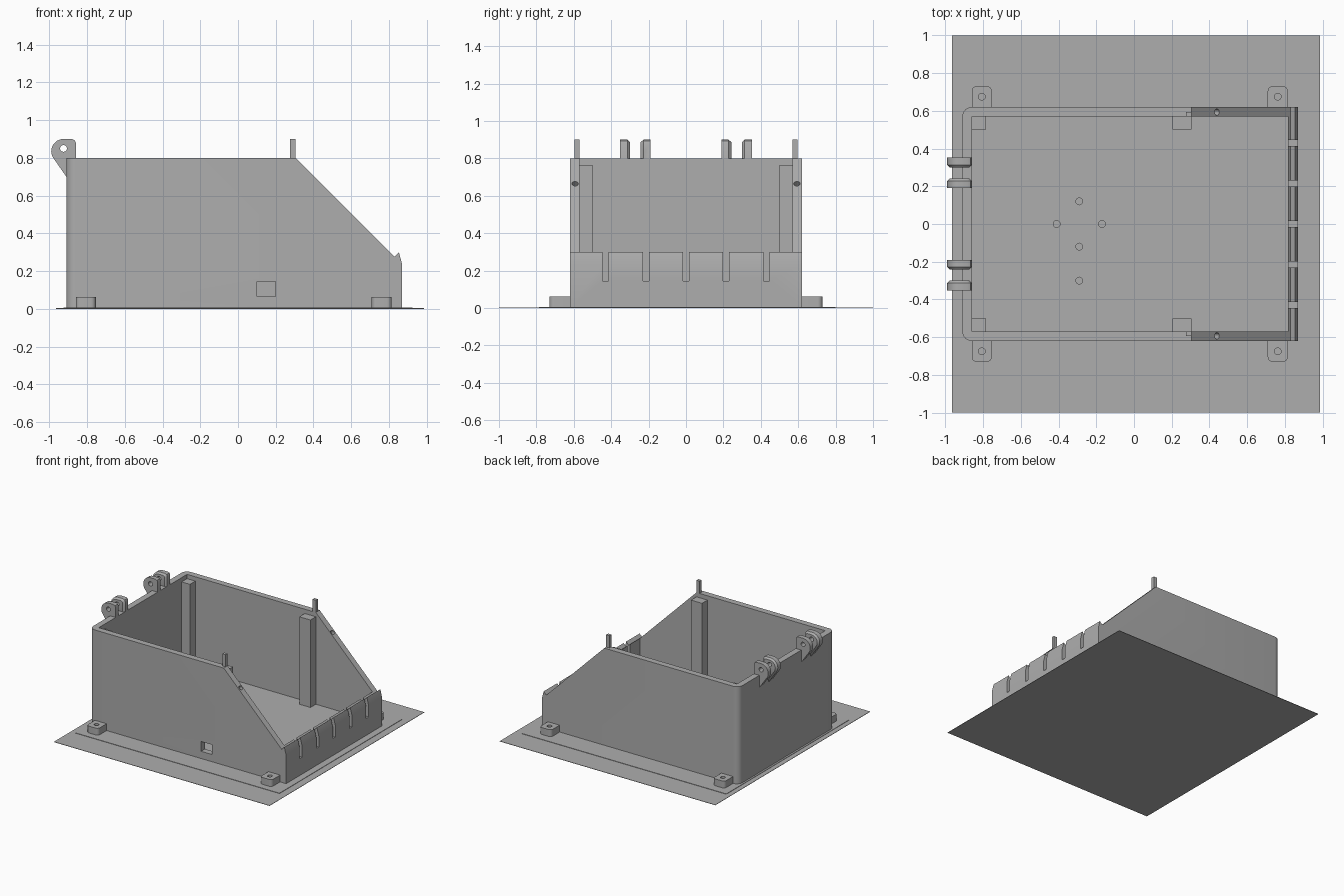
import bpy, bmesh, math
from mathutils import Vector, Matrix

if "Cube" in bpy.data.objects:
    bpy.data.objects.remove(bpy.data.objects["Cube"], do_unlink=True)

grey = bpy.data.materials.new("plain grey")
grey.use_nodes = True
COLOUR = (0.42, 0.42, 0.42, 1)
grey.diffuse_color = COLOUR
grey.node_tree.nodes["Principled BSDF"].inputs["Base Color"].default_value = COLOUR


def finish(name, bm):
    bmesh.ops.recalc_face_normals(bm, faces=bm.faces[:])
    mesh = bpy.data.meshes.new(name)
    bm.to_mesh(mesh)
    bm.free()
    mesh.materials.append(grey)
    ob = bpy.data.objects.new(name, mesh)
    bpy.context.collection.objects.link(ob)
    return ob


def box(name, x, y, z, round_edges=None, radius=0.03):
    """Box from ranges; vertical edges passing the test are rounded."""
    bm = bmesh.new()
    bmesh.ops.create_cube(bm, size=1)
    for v in bm.verts:
        v.co = Vector(r[0] if c < 0 else r[1] for c, r in zip(v.co, (x, y, z)))
    if round_edges:
        round_verticals(bm, round_edges, radius)
    return finish(name, bm)


def round_verticals(bm, test, radius):
    edges = [e for e in bm.edges
             if (e.verts[0].co - e.verts[1].co).xy.length < 1e-5
             and test((e.verts[0].co + e.verts[1].co) / 2)]
    bmesh.ops.bevel(bm, geom=edges, offset=radius, segments=6, profile=0.5, affect='EDGES')


def loft(layers):
    """Closed solid through matching outlines."""
    bm = bmesh.new()
    rings = [[bm.verts.new(p) for p in layer] for layer in layers]
    for a, b in zip(rings, rings[1:]):
        for i in range(len(a)):
            j = (i + 1) % len(a)
            bm.faces.new((a[i], a[j], b[j], b[i]))
    bm.faces.new(rings[0])
    bm.faces.new(rings[-1])
    return bm


def rod(centre, axis, radius, length):
    bm = bmesh.new()
    turn = Vector((0, 0, 1)).rotation_difference(Vector(axis)).to_matrix().to_4x4()
    bmesh.ops.create_cone(bm, cap_ends=True, segments=24, radius1=radius, radius2=radius,
                          depth=length, matrix=Matrix.Translation(centre) @ turn)
    return finish("cutter", bm)


def cut(ob, cutters):
    """Subtract the cutters, bake the result and drop the helpers."""
    for c in cutters:
        c.hide_render = True
        mod = ob.modifiers.new("cut", 'BOOLEAN')
        mod.operation, mod.solver, mod.object = 'DIFFERENCE', 'EXACT', c
    bpy.context.view_layer.update()
    mesh = bpy.data.meshes.new_from_object(ob.evaluated_get(bpy.context.evaluated_depsgraph_get()))
    ob.modifiers.clear()
    ob.data = mesh
    for c in cutters:
        bpy.data.objects.remove(c, do_unlink=True)


def smooth(ob):
    bpy.ops.object.select_all(action='DESELECT')
    ob.select_set(True)
    bpy.context.view_layer.objects.active = ob
    bpy.ops.object.shade_smooth_by_angle(angle=math.radians(30))


# Thin base sheet with a slightly raised pad
box("base_sheet", (-0.965, 0.985), (-1, 1), (0, 0.003))
box("base_pad", (-0.925, 0.925), (-0.785, 0.8), (0.003, 0.006))

# Bin shell: side profile with sloped mouth and lip
profile = [(-0.91, 0.004), (0.87, 0.004), (0.87, 0.235), (0.853, 0.3),
           (0.83, 0.275), (0.305, 0.8), (-0.91, 0.8)]
bm = loft([[(x, y, z) for x, z in profile] for y in (-0.62, 0.62)])
round_verticals(bm, lambda m: m.x < -0.9, 0.05)
shell = finish("bin_shell", bm)
cutters = [box("cutter", (-0.86, 0.817), (-0.57, 0.57), (0.05, 1)),
           box("cutter", (0.1, 0.2), (-0.7, -0.5), (0.065, 0.145))]
# Slots in the lip
cutters += [box("cutter", (0.8, 0.9), (y - 0.016, y + 0.016), (0.145, 0.4))
            for y in (-0.43, -0.215, 0, 0.215, 0.43)]
# Drain holes in the floor and pin holes in the sloped edges
cutters += [rod((x, y, 0.05), (0, 0, 1), 0.018, 0.08)
            for x, y in ((-0.41, 0), (-0.17, 0), (-0.29, 0.12), (-0.29, -0.12), (-0.29, -0.3))]
cutters += [rod((0.44, y, 0.665), (1, 0, 1), 0.017, 0.12) for y in (-0.593, 0.593)]
cut(shell, cutters)
smooth(shell)

for side, s in (("right", -1), ("left", 1)):
    def span(a, b):
        return tuple(sorted((s * a, s * b)))

    # Inner posts and the upright pins at the top of the slope
    box(f"rear_post_{side}", (-0.86, -0.785), span(0.5, 0.57), (0.05, 0.765))
    box(f"mouth_post_{side}", (0.205, 0.305), span(0.5, 0.57), (0.05, 0.765))
    box(f"upright_pin_{side}", (0.275, 0.305), span(0.57, 0.595), (0.75, 0.9))

    # Screw tabs at the foot
    for place, x in (("rear", -0.807), ("mouth", 0.762)):
        tab = box(f"{place}_tab_{side}", (x - 0.053, x + 0.053), span(0.62, 0.73),
                  (0.004, 0.062), lambda m: abs(m.y) > 0.7, 0.025)
        cut(tab, [rod((x, s * 0.675, 0.05), (0, 0, 1), 0.018, 0.2)])
        smooth(tab)

    # Hinge knuckles: rounded ear, chamfered toward the gap of each pair
    hx, hz = -0.925, 0.835
    ear = [(-0.91, 0.7), (-0.86, 0.7), (-0.86, 0.88), (-0.866, 0.894), (-0.88, 0.9)]
    for i in range(13):
        a = math.radians(90 + i * 10)
        ear.append((hx + 0.065 * math.cos(a), hz + 0.065 * math.sin(a)))
    for label, outer, gap in (("inner", 0.19, 0.242), ("outer", 0.352, 0.3)):
        d = 0.014 if gap > outer else -0.014
        small = [(hx + (x - hx) * 0.8, hz + (z - hz) * 0.8) for x, z in ear]
        knuckle = finish(f"{label}_knuckle_{side}", loft([
            [(x, s * outer, z) for x, z in ear],
            [(x, s * (gap - d), z) for x, z in ear],
            [(x, s * gap, z) for x, z in small]]))
        cutters = [rod((hx, s * 0.27, 0.85), (0, 1, 0), 0.018, 0.3),
                   box("cutter", (-0.86, -0.7), span(0.1, 0.4), (0.6, 1))]
        cut(knuckle, cutters)
        smooth(knuckle)
